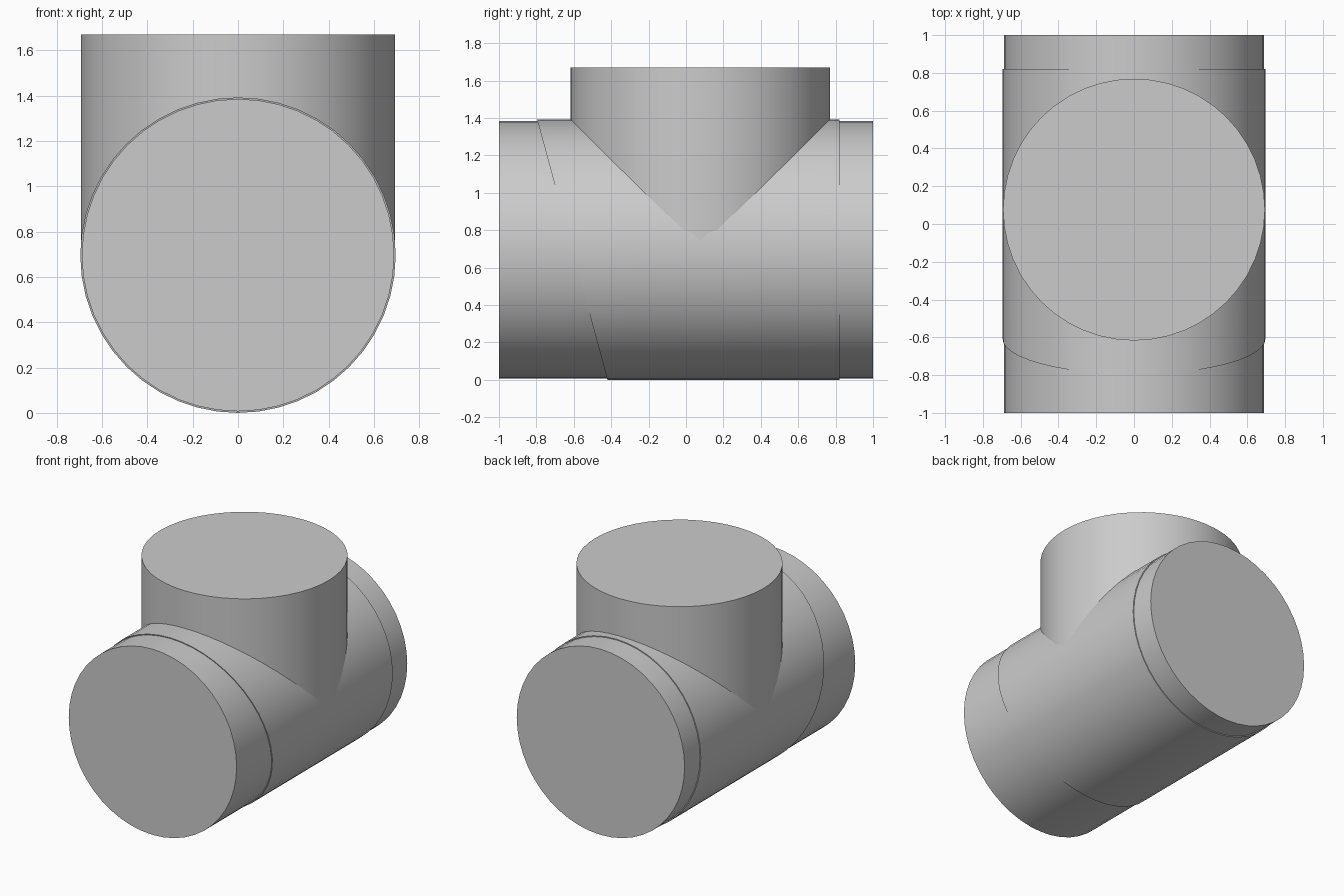
import bpy
import math
from mathutils import Matrix

cube = bpy.data.objects.get("Cube")
if cube:
    bpy.data.objects.remove(cube, do_unlink=True)

AXIS_Z = 0.696      # height of the main pipe's axis
BRANCH_Y = 0.076    # position of the upright branch
SIDES = 48

grey = bpy.data.materials.new("light grey")
grey.use_nodes = True
colour = (0.6, 0.6, 0.6, 1)
grey.diffuse_color = colour
grey.node_tree.nodes["Principled BSDF"].inputs["Base Color"].default_value = colour


def cylinder(name, radius, start, end, lying):
    """Capped cylinder along y (lying) or z, with its transform baked in."""
    middle = (start + end) / 2
    bpy.ops.mesh.primitive_cylinder_add(vertices=SIDES, radius=radius, depth=end - start)
    obj = bpy.context.object
    obj.name = name
    if lying:
        place = Matrix.Translation((0, middle, AXIS_Z)) @ Matrix.Rotation(math.pi / 2, 4, "X")
    else:
        place = Matrix.Translation((0, BRANCH_Y, middle))
    obj.data.transform(place)
    obj.data.materials.append(grey)
    return obj


# Main pipe, closed at both ends
pipe = cylinder("main_pipe", 0.689, -1, 1, True)

# Slightly wider sleeve with a slanted front edge
sleeve = cylinder("sleeve", AXIS_Z, -0.6, 0.82, True)
for v in sleeve.data.vertices:
    if v.co.y < 0:
        v.co.y = -0.42 - 0.27 * v.co.z

# Upright branch, closed at the top and seated inside the pipe
branch = cylinder("branch_pipe", 0.693, AXIS_Z, 1.67, False)

# Smooth walls with crisp rims
bpy.ops.object.select_all(action="DESELECT")
for obj in (pipe, sleeve, branch):
    obj.select_set(True)
bpy.context.view_layer.objects.active = pipe
bpy.ops.object.shade_smooth_by_angle(angle=math.radians(30))
